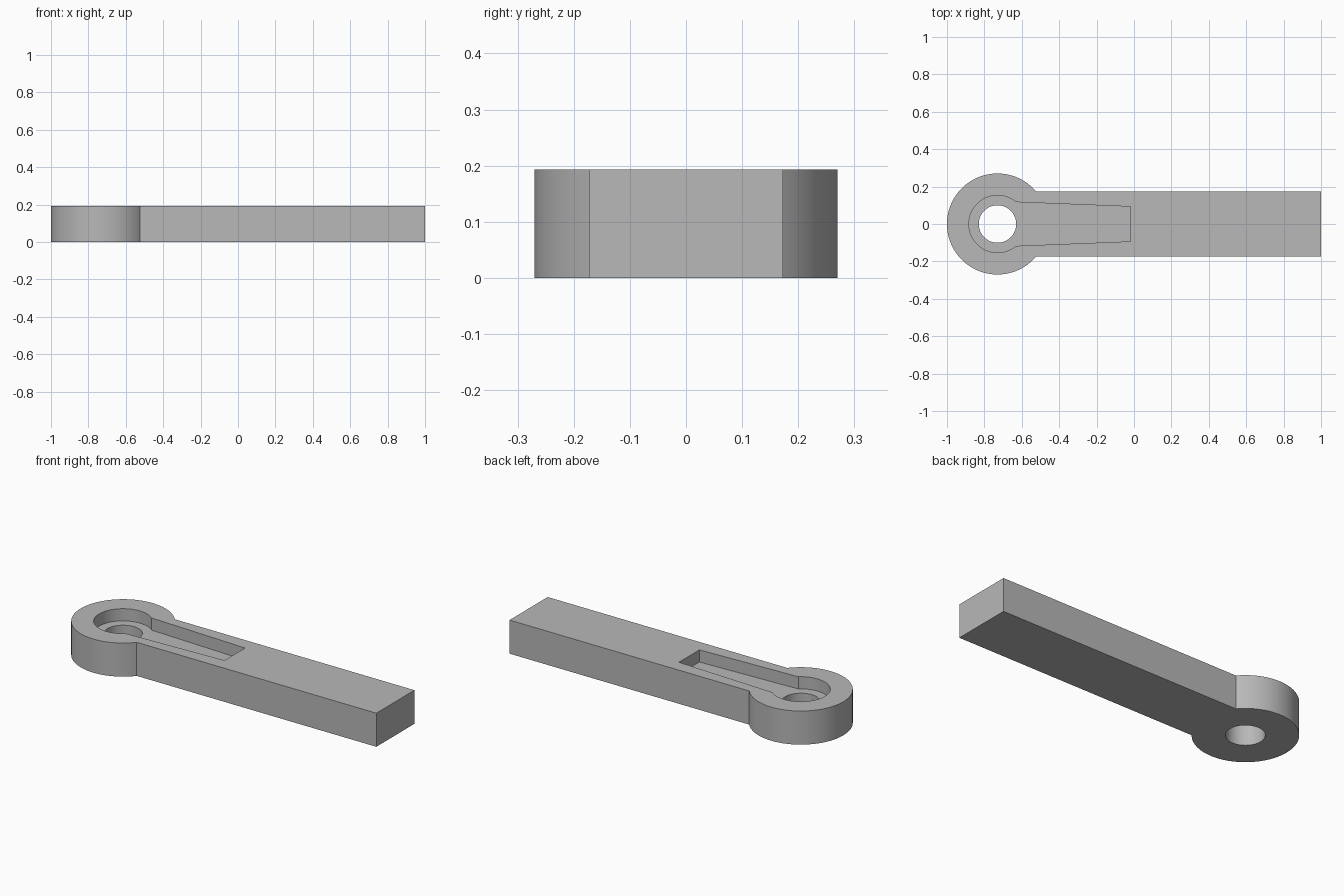
import bpy, bmesh
from math import asin, pi, cos, sin

cube = bpy.data.objects.get("Cube")
if cube:
    bpy.data.objects.remove(cube, do_unlink=True)

EYE_X = -0.73      # centre of the round end
HEIGHT = 0.193
FLOOR = 0.123      # bottom of the recess

grey = bpy.data.materials.new("plain grey")
grey.use_nodes = True
colour = (0.48, 0.48, 0.48, 1)
grey.diffuse_color = colour
grey.node_tree.nodes["Principled BSDF"].inputs["Base Color"].default_value = colour


def keyhole(radius, neck, end_x, end_half, steps=96):
    """Round eye that runs into a straight or tapering tail."""
    a = asin(neck / radius)
    sweep = 2 * (pi - a)
    arc = [(EYE_X + radius * cos(a + sweep * i / steps),
            radius * sin(a + sweep * i / steps)) for i in range(steps + 1)]
    return arc + [(end_x, -end_half), (end_x, end_half)]


def circle(radius, steps=96):
    return [(EYE_X + radius * cos(2 * pi * i / steps),
             radius * sin(2 * pi * i / steps)) for i in range(steps)]


def prism(name, outline, z0, z1):
    bm = bmesh.new()
    face = bm.faces.new([bm.verts.new((x, y, z0)) for x, y in outline])
    top = bmesh.ops.extrude_face_region(bm, geom=[face])["geom"]
    verts = [g for g in top if isinstance(g, bmesh.types.BMVert)]
    bmesh.ops.translate(bm, verts=verts, vec=(0, 0, z1 - z0))
    bmesh.ops.recalc_face_normals(bm, faces=bm.faces)
    mesh = bpy.data.meshes.new(name)
    bm.to_mesh(mesh)
    bm.free()
    mesh.materials.append(grey)
    obj = bpy.data.objects.new(name, mesh)
    bpy.context.collection.objects.link(obj)
    return obj


def select(obj):
    bpy.ops.object.select_all(action='DESELECT')
    obj.select_set(True)
    bpy.context.view_layer.objects.active = obj


def cut(target, cutter):
    cutter.hide_render = True
    mod = target.modifiers.new("cut", 'BOOLEAN')
    mod.operation = 'DIFFERENCE'
    mod.solver = 'EXACT'
    mod.object = cutter
    select(target)
    bpy.ops.object.modifier_apply(modifier=mod.name)
    bpy.data.objects.remove(cutter, do_unlink=True)


# Solid lever with a round eye at one end
lever = prism("lever_arm", keyhole(0.27, 0.173, 1.0, 0.173), 0, HEIGHT)

# Tapered keyhole recess in the top, then the through hole
cut(lever, prism("recess_cutter", keyhole(0.153, 0.117, -0.02, 0.093), FLOOR, HEIGHT + 0.1))
cut(lever, prism("hole_cutter", circle(0.1), -0.1, HEIGHT + 0.1))

select(lever)
bpy.ops.object.shade_smooth_by_angle()
